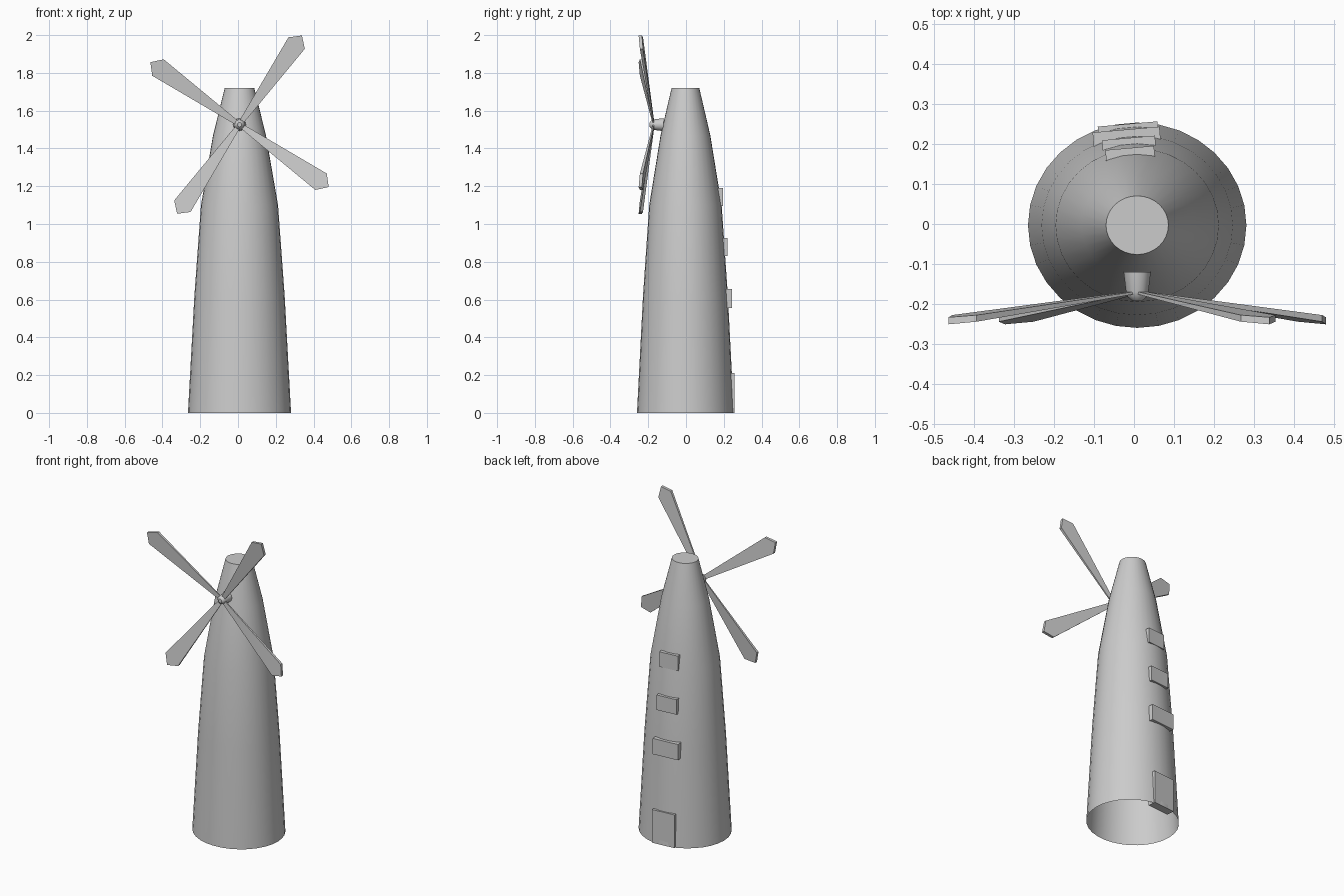
import bpy, bmesh, math
from mathutils import Matrix, Vector

cube = bpy.data.objects.get("Cube")
if cube:
    bpy.data.objects.remove(cube, do_unlink=True)

GREY = (0.6, 0.6, 0.6, 1)
grey = bpy.data.materials.new("plain grey")
grey.use_nodes = True
grey.diffuse_color = GREY
grey.node_tree.nodes["Principled BSDF"].inputs["Base Color"].default_value = GREY


def finish(name, bm, smooth=False):
    bmesh.ops.recalc_face_normals(bm, faces=bm.faces)
    mesh = bpy.data.meshes.new(name)
    bm.to_mesh(mesh)
    bm.free()
    mesh.materials.append(grey)
    obj = bpy.data.objects.new(name, mesh)
    bpy.context.collection.objects.link(obj)
    if smooth:
        bpy.ops.object.select_all(action="DESELECT")
        obj.select_set(True)
        bpy.context.view_layer.objects.active = obj
        bpy.ops.object.shade_smooth_by_angle(angle=math.radians(35))
    return obj


def lathe(bm, profile, sides, squash=1.0):
    """Spin (radius, height) pairs about z; returns the rings of vertices."""
    rings = []
    for r, z in profile:
        ring = []
        for i in range(sides):
            a = math.tau * i / sides
            ring.append(bm.verts.new((r * math.cos(a), squash * r * math.sin(a), z)))
        rings.append(ring)
    for low, high in zip(rings, rings[1:]):
        for i in range(sides):
            j = (i + 1) % sides
            bm.faces.new((low[i], low[j], high[j], high[i]))
    return rings


# Tower: tapering shell, open underneath, flat on top
CENTRE = Vector((0.008, -0.003, 0))
SQUASH = 0.94
bm = bmesh.new()
rings = lathe(bm, [(0.273, 0), (0.239, 0.62), (0.204, 1.1), (0.14, 1.47), (0.078, 1.72)], 32, SQUASH)
bm.faces.new(rings[-1])
bmesh.ops.translate(bm, verts=bm.verts, vec=CENTRE)
finish("tower", bm, smooth=True)

# Hub: tapered axle with a domed nose, pointing to the front
HUB = Vector((0.008, -0.17, 1.526))
bm = bmesh.new()
rings = lathe(bm, [(0.034, -0.05), (0.028, 0), (0.024, 0.012), (0.012, 0.022)], 12)
bm.faces.new(rings[0])
bm.faces.new(rings[-1])
bmesh.ops.transform(bm, verts=bm.verts,
                    matrix=Matrix.Translation(HUB) @ Matrix.Rotation(math.pi / 2, 4, "X"))
finish("hub", bm, smooth=True)

# Sails: four pointed blades leaning forward, thicker toward the tip
outline = [(0, -0.011), (0.527, -0.053), (0.576, 0), (0.527, 0.053), (0, 0.011)]
LEAN = 0.125
for n in range(4):
    bm = bmesh.new()
    layers = []
    for side in (-1, 1):
        layers.append([bm.verts.new((u, -LEAN * u + side * (0.003 + 0.01 * u), v))
                       for u, v in outline])
    bm.faces.new(layers[0])
    bm.faces.new(layers[1])
    for i in range(len(outline)):
        j = (i + 1) % len(outline)
        bm.faces.new((layers[0][i], layers[0][j], layers[1][j], layers[1][i]))
    turn = Matrix.Rotation(-math.radians(55 + 90 * n), 4, "Y")
    bmesh.ops.transform(bm, verts=bm.verts, matrix=Matrix.Translation(HUB) @ turn)
    finish(f"sail_{n + 1}", bm)


# Door and windows: slabs set into the back wall, turned slightly
def slab(name, x, outer_y, low, high, width, depth=0.05):
    bm = bmesh.new()
    bmesh.ops.create_cube(bm, size=1)
    bmesh.ops.scale(bm, verts=bm.verts, vec=(width, depth, high - low))
    bmesh.ops.translate(bm, verts=bm.verts, vec=(0, -depth / 2, 0))
    place = Matrix.Translation((x, outer_y, (low + high) / 2))
    bmesh.ops.transform(bm, verts=bm.verts,
                        matrix=place @ Matrix.Rotation(math.radians(5), 4, "Z"))
    finish(name, bm)


slab("door", -0.016, 0.25, 0.0, 0.21, 0.15)
slab("lower_window", -0.02, 0.236, 0.555, 0.655, 0.168)
slab("middle_window", -0.014, 0.215, 0.83, 0.925, 0.133)
slab("upper_window", -0.011, 0.19, 1.095, 1.19, 0.122)
